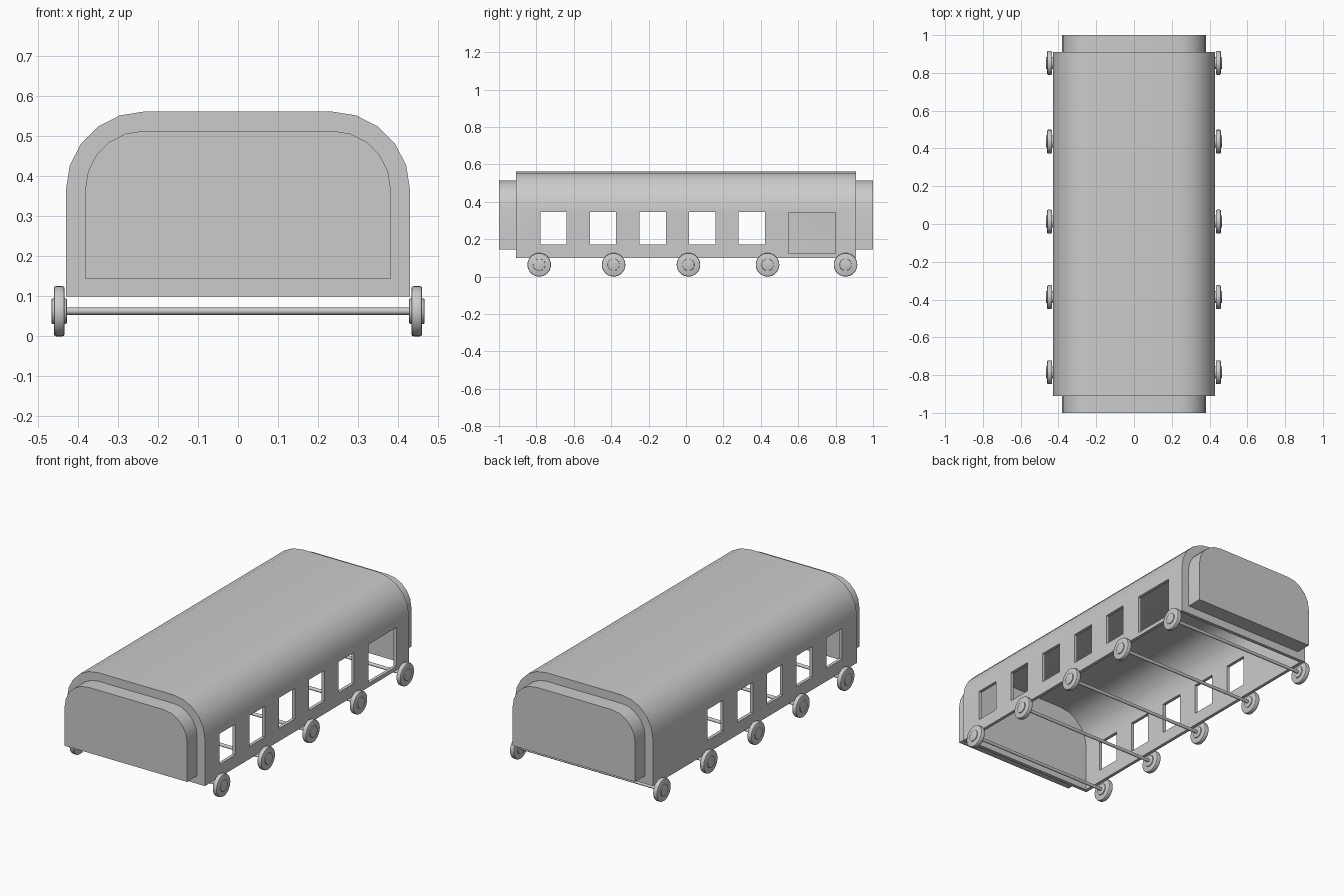
import bpy, bmesh, math
from mathutils import Matrix

if "Cube" in bpy.data.objects:
    bpy.data.objects.remove(bpy.data.objects["Cube"])


def finish(name, bm):
    bmesh.ops.recalc_face_normals(bm, faces=bm.faces)
    mesh = bpy.data.meshes.new(name)
    bm.to_mesh(mesh)
    bm.free()
    ob = bpy.data.objects.new(name, mesh)
    bpy.context.collection.objects.link(ob)
    return ob


def smooth(ob):
    bpy.ops.object.select_all(action='DESELECT')
    ob.select_set(True)
    bpy.context.view_layer.objects.active = ob
    bpy.ops.object.shade_smooth_by_angle(angle=math.radians(30))


def arch_prism(name, radius, bottom, y0, y1):
    """Rounded-top cross-section extruded along y."""
    cx, cz, n = 0.235, 0.367, 5
    half = [(cx + radius, bottom)]
    for i in range(n + 1):
        a = math.pi / 2 * i / n
        half.append((cx + radius * math.cos(a), cz + radius * math.sin(a)))
    pts = half + [(-x, z) for x, z in reversed(half)]
    bm = bmesh.new()
    face = bm.faces.new([bm.verts.new((x, y0, z)) for x, z in pts])
    ext = bmesh.ops.extrude_face_region(bm, geom=[face])
    verts = [v for v in ext['geom'] if isinstance(v, bmesh.types.BMVert)]
    bmesh.ops.translate(bm, verts=verts, vec=(0, y1 - y0, 0))
    return finish(name, bm)


def box(name, center, size):
    bm = bmesh.new()
    bmesh.ops.create_cube(bm, size=1, matrix=Matrix.Translation(center) @ Matrix.Diagonal((*size, 1)))
    return finish(name, bm)


def cut(ob, cutter):
    mod = ob.modifiers.new("cut", 'BOOLEAN')
    mod.operation, mod.solver, mod.object = 'DIFFERENCE', 'EXACT', cutter
    bpy.context.view_layer.objects.active = ob
    bpy.ops.object.modifier_apply(modifier=mod.name)
    bpy.data.objects.remove(cutter)


def disc(name, x, y, radius, width, segs=32, bevel=0.0):
    """Cylinder along x at axle height."""
    bm = bmesh.new()
    bmesh.ops.create_cone(bm, cap_ends=True, segments=segs, radius1=radius, radius2=radius, depth=width,
                          matrix=Matrix.Translation((x, y, 0.063)) @ Matrix.Rotation(math.pi / 2, 4, 'Y'))
    if bevel:
        rims = [e for e in bm.edges if any(len(f.verts) > 4 for f in e.link_faces)]
        bmesh.ops.bevel(bm, geom=rims, offset=bevel, segments=2, profile=0.5, affect='EDGES')
    ob = finish(name, bm)
    smooth(ob)
    return ob


# Hollow carriage shell, open underneath
shell = arch_prism("carriage_shell", 0.195, 0.10, -0.91, 0.91)
cut(shell, arch_prism("interior_cutter", 0.177, 0.0, -0.89, 0.89))

# Windows through both sides, doorway on the right side only
for i in range(5):
    cut(shell, box("window_cutter", (0, -0.708 + 0.265 * i, 0.258), (2, 0.14, 0.174)))
cut(shell, box("door_cutter", (0.45, 0.674, 0.232), (0.3, 0.25, 0.22)))
smooth(shell)

# End blocks (gangways)
smooth(arch_prism("front_end_block", 0.147, 0.145, -1.0, -0.905))
smooth(arch_prism("back_end_block", 0.147, 0.145, 0.905, 1.0))

# Axles with a wheel and hub on each side
for i, y in enumerate((-0.785, -0.387, 0.013, 0.436, 0.853), 1):
    disc(f"axle_{i}", 0, y, 0.009, 0.87, 16)
    for side, s in (("left", -1), ("right", 1)):
        disc(f"{side}_wheel_{i}", s * 0.447, y, 0.063, 0.027, bevel=0.006)
        disc(f"{side}_hub_{i}", s * 0.447, y, 0.032, 0.038, bevel=0.003)
